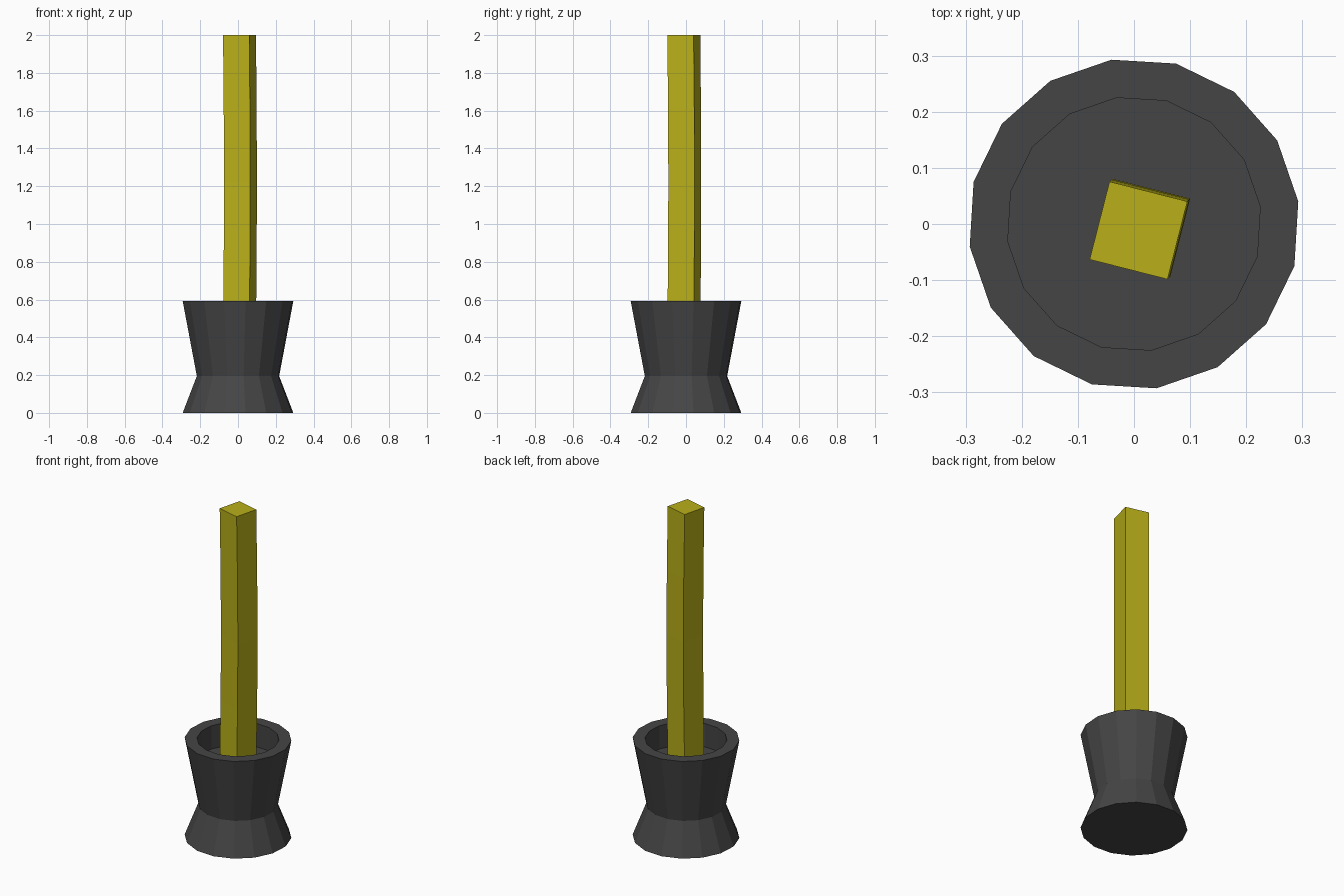
import bpy
from math import sin, cos, pi, radians

if "Cube" in bpy.data.objects:
    bpy.data.objects.remove(bpy.data.objects["Cube"])


def material(name, color):
    m = bpy.data.materials.new(name)
    m.diffuse_color = color
    m.use_nodes = True
    m.node_tree.nodes["Principled BSDF"].inputs["Base Color"].default_value = m.diffuse_color
    return m


def loft(name, sides, start, rings, mat):
    """Skin polygon rings given as (radius, z, centre_x, centre_y), capped at both ends."""
    verts, faces = [], []
    for r, z, cx, cy in rings:
        for i in range(sides):
            a = start + 2 * pi * i / sides
            verts.append((cx + r * cos(a), cy + r * sin(a), z))
    for k in range(len(rings) - 1):
        for i in range(sides):
            j = (i + 1) % sides
            faces.append((k * sides + i, k * sides + j,
                          (k + 1) * sides + j, (k + 1) * sides + i))
    faces.append(tuple(reversed(range(sides))))
    last = (len(rings) - 1) * sides
    faces.append(tuple(range(last, last + sides)))
    mesh = bpy.data.meshes.new(name)
    mesh.from_pydata(verts, [], faces)
    mesh.materials.append(mat)
    obj = bpy.data.objects.new(name, mesh)
    bpy.context.collection.objects.link(obj)
    return obj


dark = material("dark_rubber", (0.06, 0.06, 0.06, 1))
yellow = material("yellow_paint", (0.48, 0.43, 0.01, 1))

# Waisted cup: outer wall, rim, then down the inner wall to the recessed floor
profile = [(0.2955, 0), (0.22, 0.195), (0.2955, 0.592), (0.227, 0.592), (0.227, 0.45)]
loft("cup", 16, radians(7.8), [(r, z, 0, 0) for r, z in profile], dark)

# Square handle with a very slight bow toward the back right
rings = []
for i in range(5):
    t = i / 4
    bow = sin(pi * t)
    rings.append((0.1013, 0.44 + 1.56 * t, 0.008 + 0.005 * bow, -0.0115 + 0.005 * bow))
loft("handle", 4, radians(45 - 14.3), rings, yellow)
